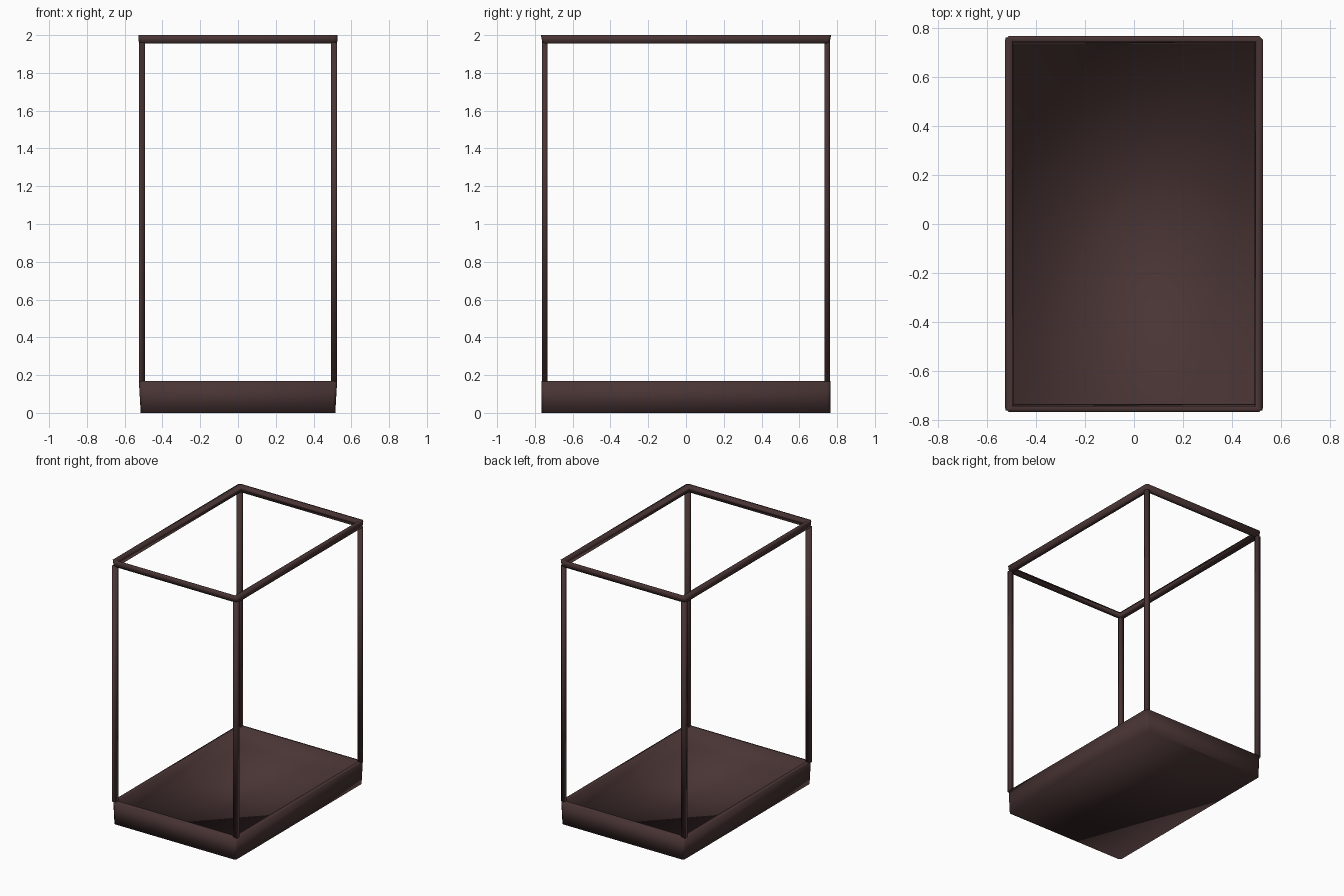
import bpy, bmesh

if "Cube" in bpy.data.objects:
    bpy.data.objects.remove(bpy.data.objects["Cube"])

mat = bpy.data.materials.new("dark brown")
mat.diffuse_color = (0.066, 0.034, 0.034, 1)
mat.use_nodes = True
mat.node_tree.nodes["Principled BSDF"].inputs["Base Color"].default_value = mat.diffuse_color


def finish(bm, name):
    bmesh.ops.recalc_face_normals(bm, faces=bm.faces)
    me = bpy.data.meshes.new(name)
    bm.to_mesh(me)
    bm.free()
    me.materials.append(mat)
    for p in me.polygons:
        p.use_smooth = True
    ob = bpy.data.objects.new(name, me)
    bpy.context.collection.objects.link(ob)
    return ob


def loft(name, sections, closed, bevel=0.015, bevel_rings=(0, 1)):
    """Join rectangular sections (half x, half y, z); cap the ends or close the loop."""
    bm = bmesh.new()
    rings = [[bm.verts.new((sx * x, sy * y, z))
              for sx, sy in ((-1, -1), (1, -1), (1, 1), (-1, 1))]
             for x, y, z in sections]
    pairs = list(zip(rings, rings[1:]))
    if closed:
        pairs.append((rings[-1], rings[0]))
    for a, b in pairs:
        for i in range(4):
            j = (i + 1) % 4
            bm.faces.new((a[i], a[j], b[j], b[i]))
    if not closed:
        bm.faces.new(rings[0])
        r = rings[-1]
        # floor split along its front-left to back-right diagonal
        bm.faces.new((r[0], r[1], r[2]))
        bm.faces.new((r[0], r[2], r[3]))
    a, b = (rings[k] for k in bevel_rings)
    edges = [bm.edges.get((a[i], b[i])) for i in range(4)]
    bmesh.ops.bevel(bm, geom=edges, offset=bevel, segments=1, affect='EDGES')
    return finish(bm, name)


# shallow tray with a low floor
loft("base_tray", [(0.515, 0.764, 0.0), (0.525, 0.764, 0.17),
                   (0.493, 0.738, 0.17), (0.497, 0.745, 0.025)], False)

# top frame, slightly flared
loft("top_frame", [(0.525, 0.760, 1.955), (0.527, 0.768, 2.0),
                   (0.497, 0.746, 2.0), (0.492, 0.735, 1.955)], True)

# four corner posts
for sx, nx in ((-1, "left"), (1, "right")):
    for sy, ny in ((-1, "front"), (1, "back")):
        bm = bmesh.new()
        bmesh.ops.create_cube(bm, size=1)
        for v in bm.verts:
            v.co.x = sx * (0.5085 + v.co.x * 0.033)
            v.co.y = sy * (0.748 + v.co.y * 0.028)
            v.co.z = 1.0625 + v.co.z * 1.795
        outer = [e for e in bm.edges
                 if all(abs(v.co.x) > 0.51 and abs(v.co.y) > 0.75 for v in e.verts)]
        bmesh.ops.bevel(bm, geom=outer, offset=0.012, segments=1, affect='EDGES')
        finish(bm, f"{ny}_{nx}_post")
